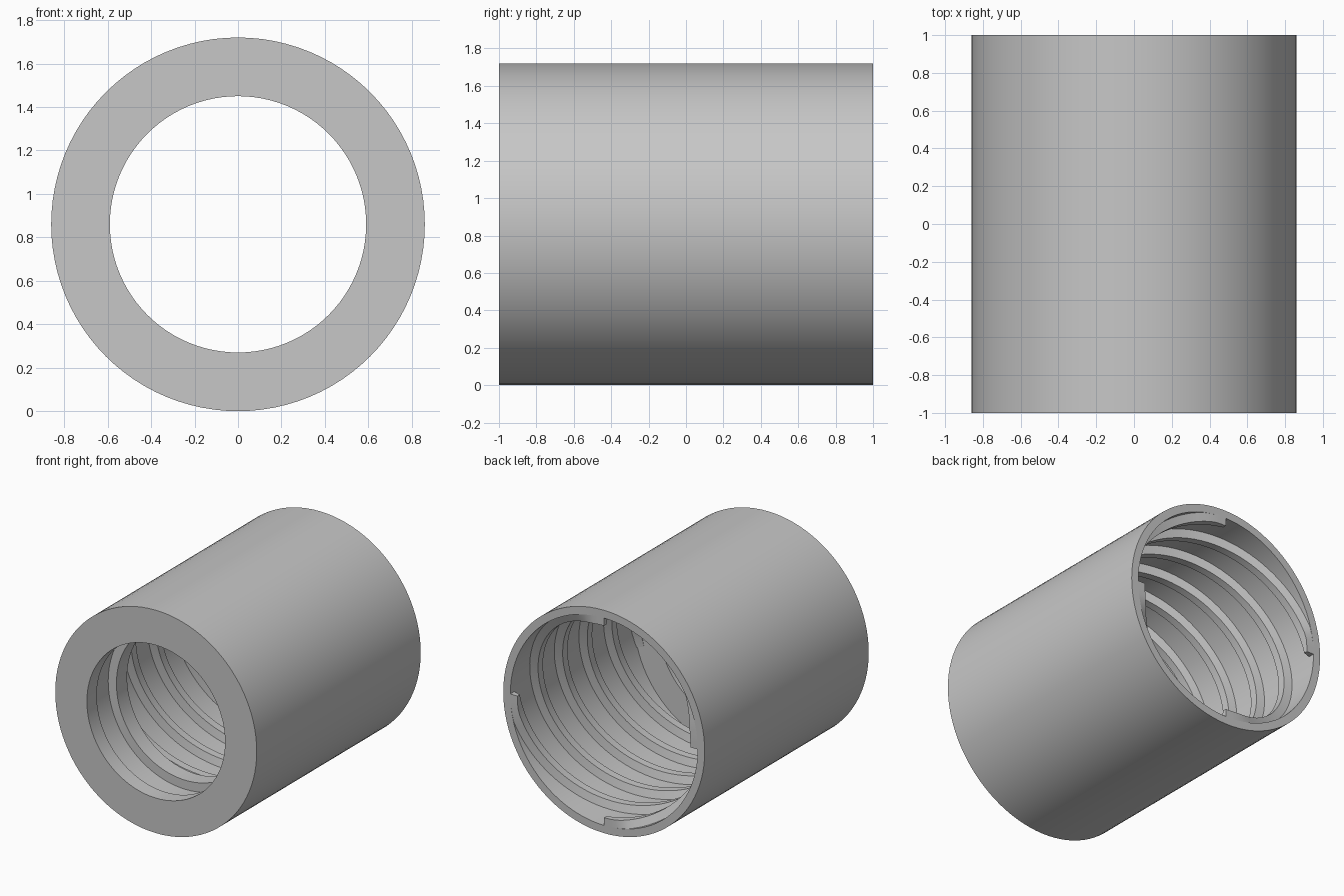
import bpy, bmesh, math

if "Cube" in bpy.data.objects:
    bpy.data.objects.remove(bpy.data.objects["Cube"])

R_OUT, R_HOLE, R_GROOVE, R_BORE, R_CREST = 0.86, 0.59, 0.66, 0.80, 0.74
Y_FRONT, Y_SEAT, Y_BACK = -1.0, -0.51, 1.0
SEG = 96
LEAD = 1.2      # axial travel of one thread turn
STARTS = 4

grey = bpy.data.materials.new("light_grey")
grey.use_nodes = True
colour = (0.57, 0.57, 0.57, 1)
grey.diffuse_color = colour
grey.node_tree.nodes["Principled BSDF"].inputs["Base Color"].default_value = colour


def ring_point(r, y, a):
    """Point at radius r, angle a from the top towards +x."""
    return (r * math.sin(a), y, R_OUT + r * math.cos(a))


def sweep(name, sections, closed):
    """Skin equal closed cross-sections into a solid; cap the ends if open."""
    bm = bmesh.new()
    rings = [[bm.verts.new(p) for p in s] for s in sections]
    n = len(rings[0])
    pairs = list(zip(rings, rings[1:]))
    if closed:
        pairs.append((rings[-1], rings[0]))
    for a, b in pairs:
        for i in range(n):
            j = (i + 1) % n
            bm.faces.new((a[i], a[j], b[j], b[i]))
    if not closed:
        bm.faces.new(rings[0])
        bm.faces.new(rings[-1][::-1])
    bmesh.ops.recalc_face_normals(bm, faces=bm.faces)
    mesh = bpy.data.meshes.new(name)
    bm.to_mesh(mesh)
    bm.free()
    mesh.materials.append(grey)
    ob = bpy.data.objects.new(name, mesh)
    bpy.context.collection.objects.link(ob)
    bpy.ops.object.select_all(action="DESELECT")
    ob.select_set(True)
    bpy.context.view_layer.objects.active = ob
    bpy.ops.object.shade_smooth_by_angle(angle=math.radians(30))
    return ob


# Sleeve: outer wall, front neck with inner groove, wide bore open at the back
profile = [
    (R_OUT, Y_FRONT), (R_OUT, Y_BACK), (R_BORE, Y_BACK), (R_BORE, Y_SEAT),
    (R_HOLE, Y_SEAT), (R_HOLE, -0.64), (R_GROOVE, -0.64),
    (R_GROOVE, -0.88), (R_HOLE, -0.88), (R_HOLE, Y_FRONT),
]
sweep("sleeve", [[ring_point(r, y, math.tau * k / SEG) for r, y in profile]
                 for k in range(SEG)], True)

# Four-start internal thread, trimmed flush with the back rim and the seat
ridge = [(R_BORE + 0.01, 0.05), (R_CREST, 0.03), (R_CREST, -0.03), (R_BORE + 0.01, -0.05)]
steps = int((Y_BACK - Y_SEAT + 0.04) / LEAD * SEG)
for s in range(STARTS):
    sections = []
    for k in range(steps + 1):
        turn = k / SEG
        centre = Y_BACK - LEAD * turn
        a = math.tau * (turn + s / STARTS)
        sections.append([ring_point(r, max(Y_SEAT, min(Y_BACK, centre + dy)), a)
                         for r, dy in ridge])
    sweep(f"thread_ridge_{s + 1}", sections, False)
